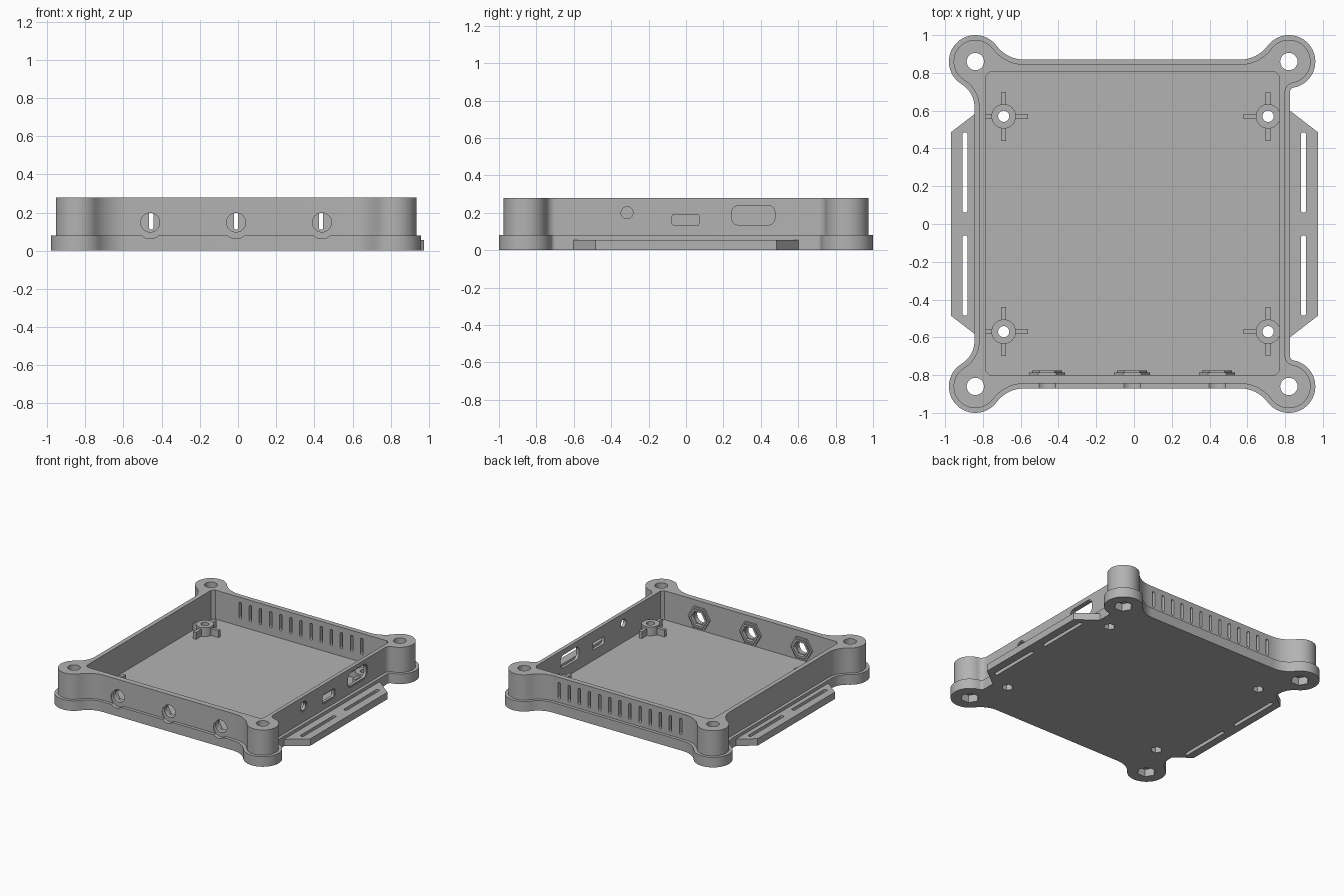
import bpy, bmesh
from math import sin, cos, pi, sqrt, atan2, hypot

cube = bpy.data.objects.get("Cube")
if cube:
    bpy.data.objects.remove(cube, do_unlink=True)

GREY = bpy.data.materials.new("plain grey")
GREY.use_nodes = True
GREY.diffuse_color = (0.45, 0.45, 0.45, 1)
GREY.node_tree.nodes["Principled BSDF"].inputs["Base Color"].default_value = (0.45, 0.45, 0.45, 1)


# --- helpers -------------------------------------------------------------
def arc(cx, cy, r, a0, a1, n):
    return [(cx + r * cos(a0 + (a1 - a0) * i / n), cy + r * sin(a0 + (a1 - a0) * i / n))
            for i in range(n + 1)]


def ngon(cx, cy, r, n=32, turn=0.0):
    return arc(cx, cy, r, turn, turn + 2 * pi, n)[:-1]


def box2d(x0, x1, y0, y1, r=0.0):
    if not r:
        return [(x0, y0), (x1, y0), (x1, y1), (x0, y1)]
    mids = [(x1 - r, y1 - r), (x0 + r, y1 - r), (x0 + r, y0 + r), (x1 - r, y0 + r)]
    return [p for i, (x, y) in enumerate(mids)
            for p in arc(x, y, r, i * pi / 2, (i + 1) * pi / 2, 6)]


def prism(name, profiles, lo, hi, axis="z"):
    """Extrude one or more 2D profiles along an axis."""
    place = {"x": lambda a, b, c: (c, a, b),
             "y": lambda a, b, c: (a, c, b),
             "z": lambda a, b, c: (a, b, c)}[axis]
    bm = bmesh.new()
    for pts in profiles:
        ends = [[bm.verts.new(place(a, b, c)) for a, b in pts] for c in (lo, hi)]
        bm.faces.new(ends[0])
        bm.faces.new(ends[1])
        for i in range(len(pts)):
            j = (i + 1) % len(pts)
            bm.faces.new((ends[0][i], ends[0][j], ends[1][j], ends[1][i]))
    bmesh.ops.recalc_face_normals(bm, faces=bm.faces)
    mesh = bpy.data.meshes.new(name)
    bm.to_mesh(mesh)
    bm.free()
    ob = bpy.data.objects.new(name, mesh)
    bpy.context.collection.objects.link(ob)
    mesh.materials.append(GREY)
    return ob


def activate(ob):
    bpy.ops.object.select_all(action="DESELECT")
    ob.select_set(True)
    bpy.context.view_layer.objects.active = ob


def combine(target, tool, operation="DIFFERENCE"):
    """Apply a boolean and discard the tool."""
    mod = target.modifiers.new("combine", "BOOLEAN")
    mod.operation = operation
    mod.solver = "EXACT"
    mod.object = tool
    activate(target)
    bpy.ops.object.modifier_apply(modifier=mod.name)
    bpy.data.objects.remove(tool, do_unlink=True)


# --- outline with round corner bosses blended into the walls --------------
LEFT, RIGHT, BOSS_Y = -0.84, 0.82, 0.86
BOSSES = [(x, y) for x in (LEFT, RIGHT) for y in (-BOSS_Y, BOSS_Y)]


def corner(cx, wall_x, side_fillet, inset):
    r, wx, wy = 0.14 - inset, wall_x - inset, 0.87 - inset
    fs, fe = side_fillet + inset, 0.185 + inset
    sx = wx + fs
    sy = BOSS_Y - sqrt((r + fs) ** 2 - (sx - cx) ** 2)
    ey = wy + fe
    ex = cx - sqrt((r + fe) ** 2 - (ey - BOSS_Y) ** 2)
    a0 = atan2(sy - BOSS_Y, sx - cx)
    a1 = atan2(ey - BOSS_Y, ex - cx)
    pts = arc(sx, sy, fs, pi, a0 + pi, 10)
    pts += arc(cx, BOSS_Y, r, a0, a1, 36)[1:-1]
    pts += arc(ex, ey, fe, a1 - pi, -pi / 2, 10)
    return pts


def outline(inset):
    r = corner(RIGHT, 0.825, 0.025, inset)
    l = corner(-LEFT, 0.845, 0.14, inset)
    return (r + [(-x, y) for x, y in reversed(l)] + [(-x, -y) for x, y in l]
            + [(x, -y) for x, y in reversed(r)])


# --- tray: base, walls and side flanges ------------------------------------
tray = prism("enclosure_tray", [outline(0)], 0, 0.08)
combine(tray, prism("walls", [outline(0.025)], 0.04, 0.28), "UNION")
for s, root, tip in ((1, 0.805, 0.975), (-1, 0.825, 0.97)):
    reach = 0.485 + (tip - root) * 0.77
    flange = [(s * root, -reach), (s * tip, -0.485), (s * tip, 0.485), (s * root, reach)]
    combine(tray, prism("flange", [flange], 0, 0.055), "UNION")

# interior with clipped corners
x0, x1, y0, y1, c = -0.785, 0.77, -0.80, 0.805, 0.022
room = [(x0 + c, y0), (x1 - c, y0), (x1, y0 + c), (x1, y1 - c),
        (x1 - c, y1), (x0 + c, y1), (x0, y1 - c), (x0, y0 + c)]
combine(tray, prism("room", [room], 0.05, 0.4))

# strap slots in the flanges
slots = [box2d(x - 0.014, x + 0.014, *y, 0.0135) for x in (-0.895, 0.897)
         for y in ((0.06, 0.485), (-0.485, -0.06))]
combine(tray, prism("slots", slots, -0.1, 0.2))

# corner screw holes with nut pockets underneath
combine(tray, prism("screws", [ngon(x, y, 0.046) for x, y in BOSSES], -0.1, 0.4))
combine(tray, prism("nuts", [ngon(x, y, 0.068, 6) for x, y in BOSSES], -0.1, 0.06))

# vents along the back wall
vents = [box2d(-0.01 + i * 0.089 - 0.011, -0.01 + i * 0.089 + 0.011, 0.11, 0.24, 0.0105)
         for i in range(-6, 7)]
combine(tray, prism("vents", vents, 0.79, 0.95, "y"))

# ports in the side wall, each with a shallow rim
def ports(g):
    return [ngon(-0.315, 0.2, 0.032 + g),
            box2d(-0.075 - g, 0.07 + g, 0.133 - g, 0.19 + g, 0.012 + g),
            box2d(0.245 - g, 0.475 + g, 0.135 - g, 0.238 + g, 0.035 + g)]


combine(tray, prism("ports", ports(0), 0.7, 0.9, "x"))
combine(tray, prism("port_rims", ports(0.008), 0.793, 0.9, "x"))

# front button holes: inner hexagonal nut holders and outer scoops
BUTTONS = (-0.46, -0.01, 0.44)
for x in BUTTONS:
    combine(tray, prism("holder", [ngon(x, 0.148, 0.095, 6)], -0.82, -0.785, "y"), "UNION")
    combine(tray, prism("collar", [ngon(x, 0.148, 0.08, 6)], -0.82, -0.775, "y"), "UNION")
combine(tray, prism("nut_seats", [ngon(x, 0.148, 0.062, 6) for x in BUTTONS], -0.805, -0.7, "y"))
combine(tray, prism("holes", [ngon(x, 0.148, 0.05) for x in BUTTONS], -0.95, -0.7, "y"))
combine(tray, prism("scoops", [ngon(x, 0.128, 0.065) for x in BUTTONS], -0.95, -0.84, "y"))

# --- board standoffs with cross ribs ---------------------------------------
for x in (-0.69, 0.71):
    for y in (-0.57, 0.57):
        post = prism("standoff", [ngon(x, y, 0.065)], 0.04, 0.12)
        arm_x = box2d(max(x - 0.13, -0.79), min(x + 0.13, 0.775), y - 0.013, y + 0.013)
        arm_y = box2d(x - 0.013, x + 0.013, y - 0.13, y + 0.13)
        for arm in (arm_x, arm_y):
            combine(post, prism("rib", [arm], 0.04, 0.105), "UNION")
        combine(tray, post, "UNION")
posts = [(x, y) for x in (-0.69, 0.71) for y in (-0.57, 0.57)]
combine(tray, prism("bores", [ngon(x, y, 0.03, 16) for x, y in posts], -0.1, 0.3))
combine(tray, prism("post_nuts", [ngon(x, y, 0.042, 6) for x, y in posts], -0.1, 0.05))

activate(tray)
bpy.ops.object.shade_smooth_by_angle(angle=pi / 6)
